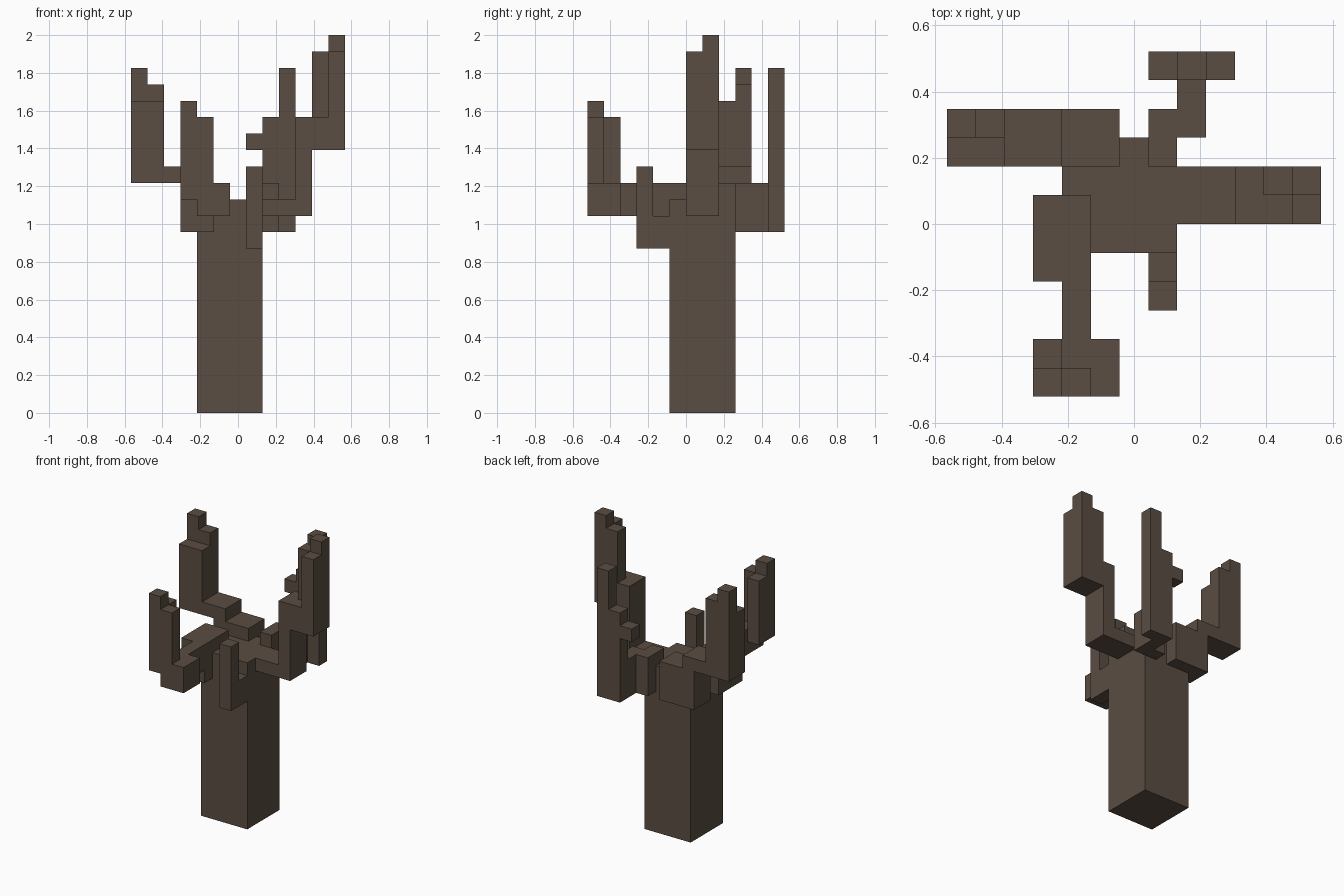
import bpy
import bmesh
from mathutils import Vector

cube = bpy.data.objects.get("Cube")
if cube:
    bpy.data.objects.remove(cube, do_unlink=True)

# One grid block; the whole tree is 13 x 12 x 23 blocks
UNIT = 2 / 23
ORIGIN = Vector((-6.5, -6, 0))

bark = bpy.data.materials.new("dark_bark")
bark.use_nodes = True
colour = (0.102, 0.074, 0.054, 1)
bark.diffuse_color = colour
bsdf = bark.node_tree.nodes["Principled BSDF"]
bsdf.inputs["Base Color"].default_value = colour
bsdf.inputs["Roughness"].default_value = 0.9

# Each box: x0, x1, y0, y1, z0, z1 in grid blocks
PARTS = {
    "trunk": [(4, 8, 5, 9, 0, 13)],
    # bent arm towards -x with a stepped upright
    "right_branch": [
        (3, 6, 8, 10, 11, 14),
        (2, 4, 8, 10, 14, 15),
        (0, 2, 8, 10, 14, 19),
        (1, 2, 9, 10, 19, 20),
        (0, 1, 9, 10, 19, 21),
    ],
    # tallest arm, towards +x
    "left_branch": [
        (8, 11, 6, 8, 12, 13),
        (10, 11, 6, 8, 13, 18),
        (11, 13, 6, 8, 16, 18),
        (12, 13, 6, 7, 18, 22),
        (11, 12, 7, 8, 18, 22),
        (12, 13, 7, 8, 18, 23),
    ],
    # arm reaching forward
    "front_branch": [
        (3, 5, 4, 7, 11, 14),
        (4, 5, 2, 4, 12, 14),
        (4, 6, 0, 2, 12, 14),
        (3, 4, 1, 2, 13, 18),
        (4, 5, 0, 1, 14, 18),
        (3, 4, 0, 1, 13, 19),
    ],
    # small upturned twig on the front of the trunk
    "front_twig": [(7, 8, 3, 5, 10, 12), (7, 8, 3, 4, 12, 15)],
    # arm reaching backward with a side nub
    "back_branch": [
        (7, 8, 8, 10, 11, 14),
        (8, 9, 9, 11, 11, 14),
        (8, 9, 11, 12, 11, 18),
        (9, 10, 11, 12, 11, 21),
        (7, 8, 11, 12, 16, 17),
    ],
}


def blocks(boxes):
    return {(x, y, z)
            for x0, x1, y0, y1, z0, z1 in boxes
            for x in range(x0, x1)
            for y in range(y0, y1)
            for z in range(z0, z1)}


solid = set().union(*(blocks(b) for b in PARTS.values()))


def build_part(name, boxes):
    """Skin the exposed sides of the blocks and merge flat areas."""
    bm = bmesh.new()
    verts = {}

    def vert(p):
        if p not in verts:
            verts[p] = bm.verts.new((Vector(p) + ORIGIN) * UNIT)
        return verts[p]

    for cell in sorted(blocks(boxes)):
        for axis in range(3):
            for side in (0, 1):
                neighbour = list(cell)
                neighbour[axis] += 2 * side - 1
                if tuple(neighbour) in solid:
                    continue
                u, v = (axis + 1) % 3, (axis + 2) % 3
                ring = []
                for du, dv in ((0, 0), (1, 0), (1, 1), (0, 1)):
                    p = list(cell)
                    p[axis] += side
                    p[u] += du
                    p[v] += dv
                    ring.append(vert(tuple(p)))
                bm.faces.new(ring if side else ring[::-1])

    bmesh.ops.dissolve_limit(bm, angle_limit=0.01,
                             verts=bm.verts[:], edges=bm.edges[:])
    mesh = bpy.data.meshes.new(name)
    bm.to_mesh(mesh)
    bm.free()
    mesh.materials.append(bark)
    bpy.context.collection.objects.link(bpy.data.objects.new(name, mesh))


for part_name, part_boxes in PARTS.items():
    build_part(part_name, part_boxes)
